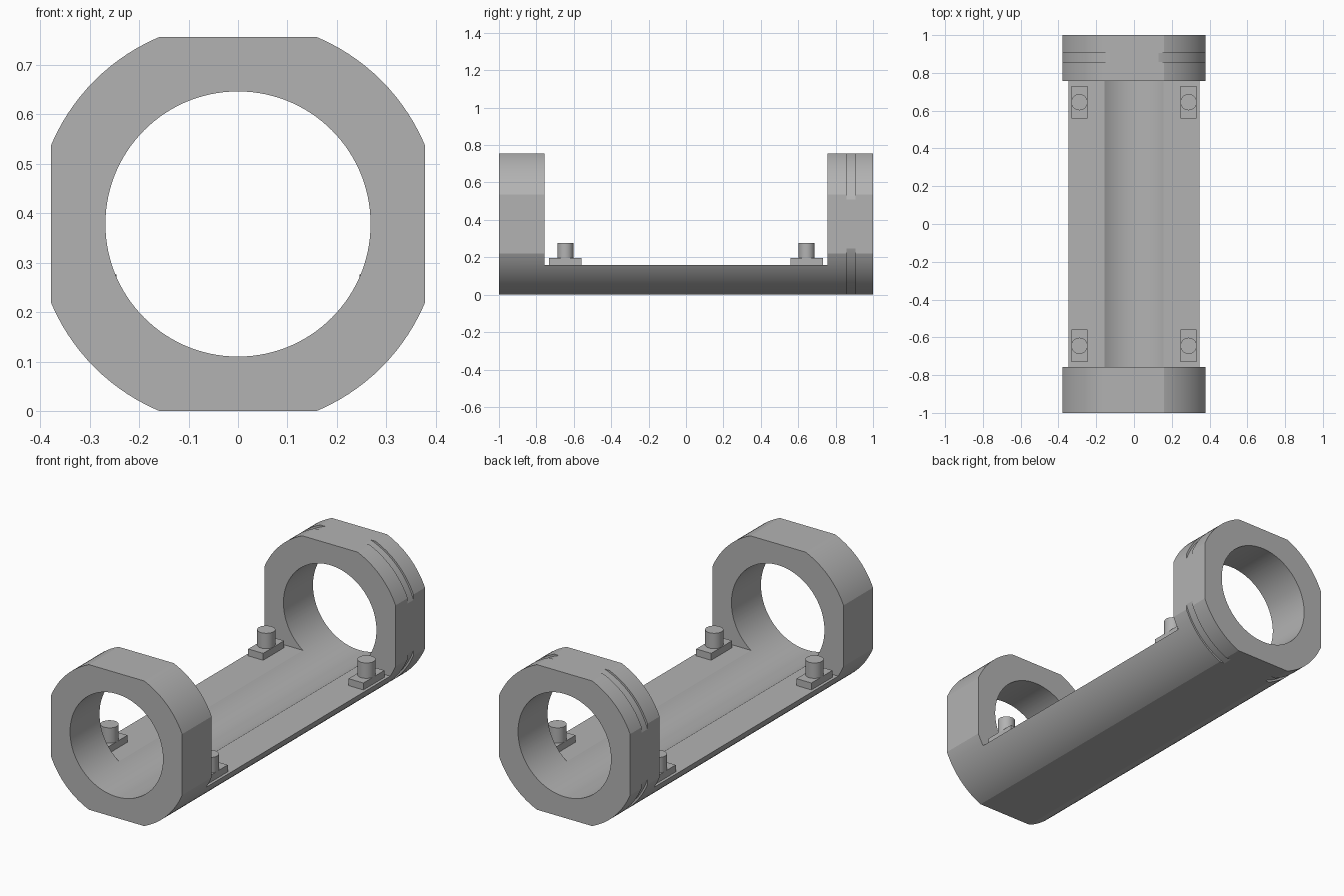
import bpy, bmesh
from math import sin, cos, acos, radians, pi

cube = bpy.data.objects.get("Cube")
if cube:
    bpy.data.objects.remove(cube, do_unlink=True)

HALF = 0.378       # half width across the flats, also the axis height
OUTER, GROOVE, BORE = 0.41, 0.40, 0.268
RING_IN = 0.757    # inner face of the end rings
TRAY_TOP = 0.16

grey = bpy.data.materials.new("plain grey")
grey.use_nodes = True
colour = (0.45, 0.45, 0.45, 1)
grey.diffuse_color = colour
grey.node_tree.nodes["Principled BSDF"].inputs["Base Color"].default_value = colour


def finish(name, bm, smooth=True):
    bmesh.ops.recalc_face_normals(bm, faces=bm.faces)
    mesh = bpy.data.meshes.new(name)
    bm.to_mesh(mesh)
    bm.free()
    mesh.materials.append(grey)
    obj = bpy.data.objects.new(name, mesh)
    bpy.context.collection.objects.link(obj)
    if smooth:
        smooth_object(obj)
    return obj


def smooth_object(obj):
    bpy.ops.object.select_all(action='DESELECT')
    obj.select_set(True)
    bpy.context.view_layer.objects.active = obj
    bpy.ops.object.shade_smooth_by_angle(angle=radians(15))


def box(name, centre, size):
    bm = bmesh.new()
    bmesh.ops.create_cube(bm, size=1)
    bmesh.ops.scale(bm, vec=size, verts=bm.verts)
    bmesh.ops.translate(bm, vec=centre, verts=bm.verts)
    return finish(name, bm, smooth=False)


# Angles for the section, including the exact corners of the flats
corners = [acos(HALF / r) for r in (OUTER, GROOVE)]
angles = {round(radians(3 * i), 5) for i in range(120)}
for q in range(4):
    for c in corners:
        angles |= {round((q * pi / 2 + s * c) % (2 * pi), 5) for s in (-1, 1)}
angles = sorted(angles)


def section(bm, y, radius, clipped=True):
    loop = []
    for a in angles:
        r = radius
        if clipped:
            r = min(radius, HALF / max(abs(cos(a)), abs(sin(a))))
        loop.append(bm.verts.new((r * cos(a), y, HALF + r * sin(a))))
    return loop


# Body: flattened tube with a shallow groove near the back end
bm = bmesh.new()
stations = [(-1, OUTER), (0.857, OUTER), (0.857, GROOVE),
            (0.905, GROOVE), (0.905, OUTER), (1, OUTER)]
loops = [section(bm, y, r) for y, r in stations]
loops += [section(bm, 1, BORE, False), section(bm, -1, BORE, False)]
n = len(angles)
for a, b in zip(loops, loops[1:] + loops[:1]):
    for i in range(n):
        j = (i + 1) % n
        bm.faces.new((a[i], a[j], b[j], b[i]))
bmesh.ops.remove_doubles(bm, verts=bm.verts, dist=0.00002)
body = finish("cradle_body", bm, smooth=False)

# Open the middle so only a tray joins the two rings
cutter = box("opening_cutter", (0, 0, TRAY_TOP + 0.5), (1.2, 2 * RING_IN, 1))
cutter.hide_render = True
cut = body.modifiers.new("opening", 'BOOLEAN')
cut.object = cutter
cut.operation = 'DIFFERENCE'
cut.solver = 'EXACT'
bpy.context.view_layer.objects.active = body
bpy.ops.object.modifier_apply(modifier=cut.name)
bpy.data.objects.remove(cutter, do_unlink=True)
smooth_object(body)

# Four pads with round pegs on the tray edges
for sx, side in ((1, "left"), (-1, "right")):
    for sy, end in ((-1, "front"), (1, "back")):
        x, y = sx * 0.289, sy * 0.645
        box(f"{end}_{side}_pad", (x, y, 0.176), (0.086, 0.173, 0.04))
        bm = bmesh.new()
        bmesh.ops.create_cone(bm, cap_ends=True, segments=48,
                              radius1=0.043, radius2=0.043, depth=0.085)
        bmesh.ops.translate(bm, vec=(x, y, 0.2335), verts=bm.verts)
        finish(f"{end}_{side}_peg", bm)
